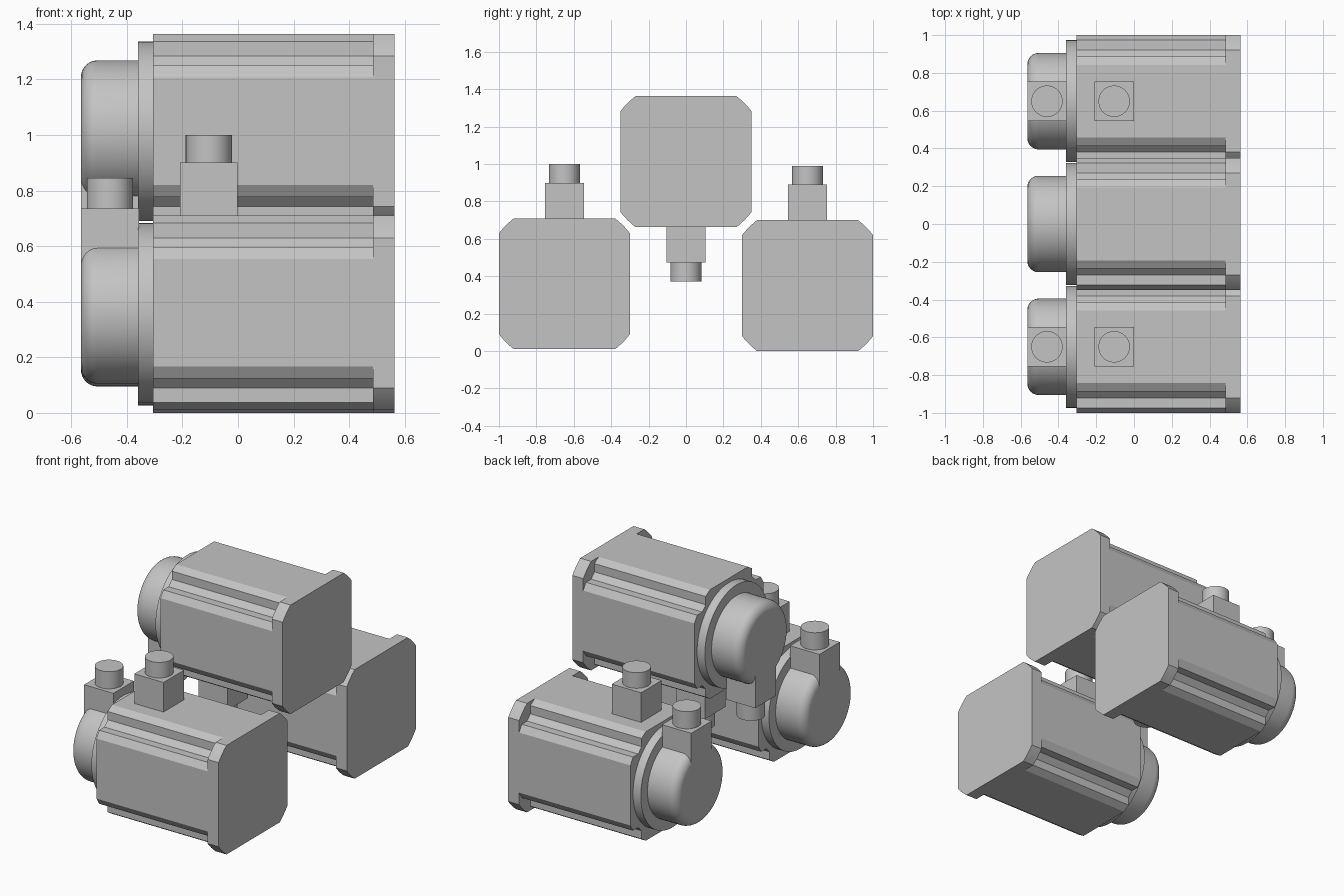
import bpy
import bmesh
from math import sin, cos, pi, atan2, hypot, radians

if "Cube" in bpy.data.objects:
    bpy.data.objects.remove(bpy.data.objects["Cube"], do_unlink=True)

COLOUR = (0.55, 0.55, 0.55, 1)
grey = bpy.data.materials.new("light_grey_metal")
grey.use_nodes = True
grey.diffuse_color = COLOUR
grey.node_tree.nodes["Principled BSDF"].inputs["Base Color"].default_value = COLOUR

# Fixed sizes
HALF = 0.35
X_BACK, X_FLANGE, X_BODY, X_PLATE, X_FRONT = -0.565, -0.36, -0.305, 0.485, 0.5625


def loft(name, rings):
    """Skin a stack of equal-length point rings and cap both ends."""
    bm = bmesh.new()
    loops = [[bm.verts.new(p) for p in ring] for ring in rings]
    n = len(loops[0])
    for a, b in zip(loops, loops[1:]):
        for i in range(n):
            j = (i + 1) % n
            bm.faces.new((a[i], a[j], b[j], b[i]))
    bm.faces.new(loops[0])
    bm.faces.new(loops[-1])
    bmesh.ops.recalc_face_normals(bm, faces=bm.faces)
    mesh = bpy.data.meshes.new(name)
    bm.to_mesh(mesh)
    bm.free()
    obj = bpy.data.objects.new(name, mesh)
    bpy.context.collection.objects.link(obj)
    mesh.materials.append(grey)
    bpy.ops.object.select_all(action="DESELECT")
    obj.select_set(True)
    bpy.context.view_layer.objects.active = obj
    bpy.ops.object.shade_smooth_by_angle(angle=radians(22))
    return obj


def circle(r, n=64):
    return [(r * cos(2 * pi * i / n), r * sin(2 * pi * i / n)) for i in range(n)]


def four_corners(corner):
    """Repeat one corner outline by quarter turns."""
    pts = []
    for _ in range(4):
        pts += corner
        corner = [(-v, u) for u, v in corner]
    return pts


def plate_corner(inner=0.27, steps=6):
    """Square corner trimmed by a large circle."""
    r, a = hypot(HALF, inner), atan2(inner, HALF)
    angles = [a + (pi / 2 - 2 * a) * i / steps for i in range(steps + 1)]
    return [(r * cos(t), r * sin(t)) for t in angles]


# Stepped groove along each long edge of the body, symmetric on the diagonal
half_groove = [(HALF, 0.193), (0.323, 0.236), (0.27, 0.236)]
groove_corner = half_groove + [(v, u) for u, v in reversed(half_groove)]


def motor(label, cy, cz, up):
    def along_x(part, sections):
        loft(f"{label}_{part}", [[(x, cy + u, cz + v) for u, v in pts]
                                 for x, pts in sections])

    def upright(part, x, outline, low, high):
        loft(f"{label}_{part}", [[(x + u, cy + v, cz + up * h) for u, v in outline]
                                 for h in (low, high)])

    # Housing
    plate = four_corners(plate_corner())
    body = four_corners(groove_corner)
    along_x("front_plate", [(X_PLATE, plate), (X_FRONT, plate)])
    along_x("body", [(X_BODY, body), (X_PLATE, body)])
    along_x("rear_flange", [(X_FLANGE, circle(0.323)), (X_BODY, circle(0.323))])

    # Rounded encoder cap
    r, f = 0.255, 0.06
    arc = [i * pi / 16 for i in range(9)]
    cap = [(X_BACK + f * (1 - sin(t)), circle(r - f + f * cos(t))) for t in arc]
    along_x("encoder_cap", [(X_FLANGE, circle(r))] + cap)

    # Power and encoder connectors: square base with a round socket
    w = 0.104
    square = [(-w, -w), (w, -w), (w, w), (-w, w)]
    for part, x, low, mid, high in (("power", -0.105, 0.34, 0.54, 0.64),
                                    ("encoder", X_BACK + w, 0.16, 0.375, 0.485)):
        upright(part + "_connector_base", x, square, low, mid)
        upright(part + "_connector_socket", x, circle(0.083, 48), mid, high)


motor("right_motor", -0.65, 0.36, 1)
motor("upper_motor", 0, 1.013, -1)
motor("left_motor", 0.65, 0.35, 1)
